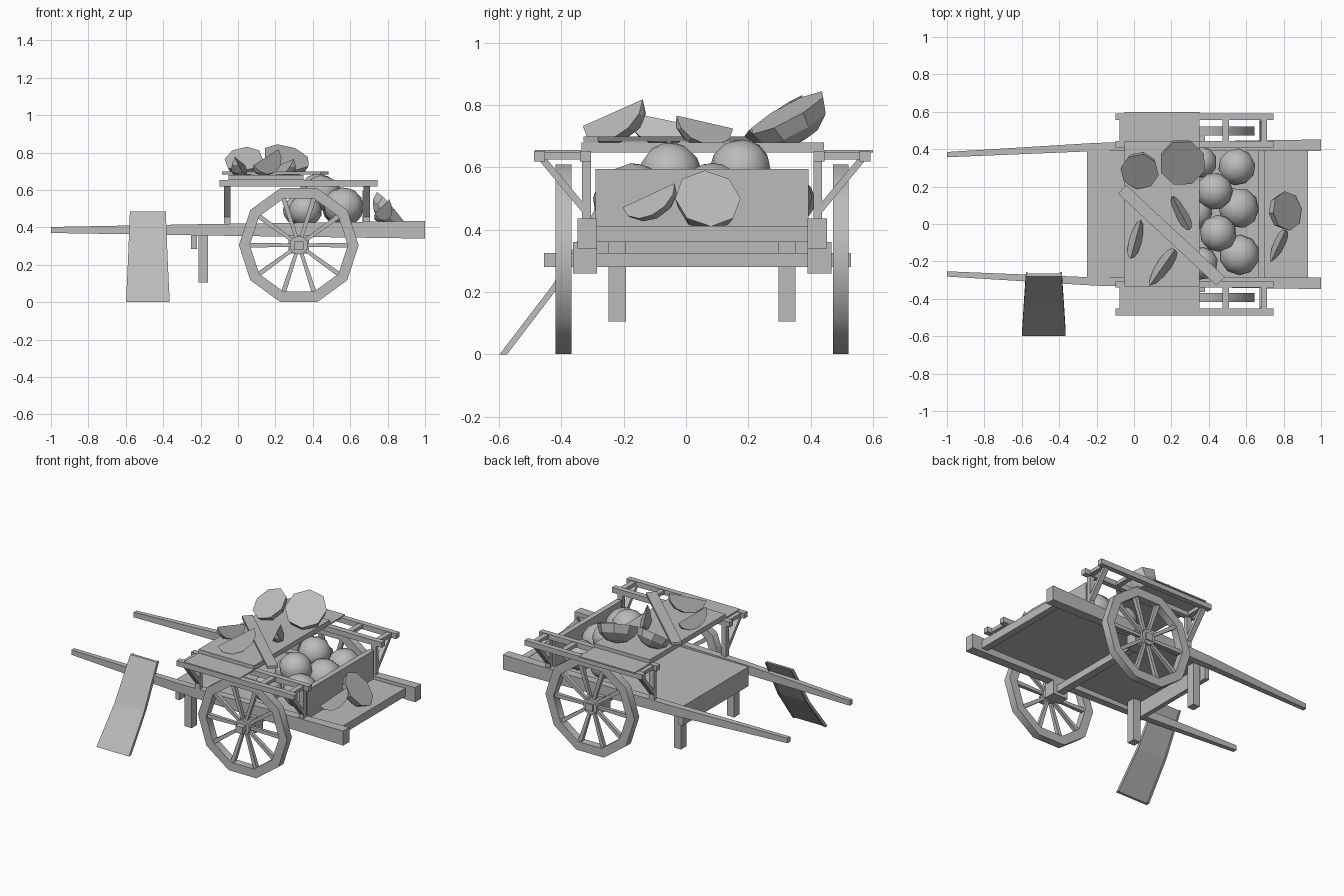
import bpy, bmesh, math
from mathutils import Vector, Matrix

cube = bpy.data.objects.get("Cube")
if cube:
    bpy.data.objects.remove(cube, do_unlink=True)

MID = 0.052  # centre line of the cart across y

grey = bpy.data.materials.new("plain_grey")
grey.use_nodes = True
TONE = (0.5, 0.5, 0.5, 1)
grey.diffuse_color = TONE
grey.node_tree.nodes["Principled BSDF"].inputs["Base Color"].default_value = TONE


def finish(name, bm, smooth=None):
    bmesh.ops.recalc_face_normals(bm, faces=bm.faces)
    mesh = bpy.data.meshes.new(name)
    bm.to_mesh(mesh)
    bm.free()
    mesh.materials.append(grey)
    obj = bpy.data.objects.new(name, mesh)
    bpy.context.collection.objects.link(obj)
    if smooth:
        bpy.ops.object.select_all(action='DESELECT')
        obj.select_set(True)
        bpy.context.view_layer.objects.active = obj
        bpy.ops.object.shade_smooth_by_angle(angle=math.radians(smooth))
    return obj


def add_box(bm, x, y, z):
    size = [b - a for a, b in (x, y, z)]
    mid = [(a + b) / 2 for a, b in (x, y, z)]
    bmesh.ops.create_cube(bm, size=1, matrix=Matrix.Translation(mid) @ Matrix.Diagonal((*size, 1)))


def box(name, x, y, z):
    bm = bmesh.new()
    add_box(bm, x, y, z)
    return finish(name, bm)


def loft(bm, rings):
    """Join rings of equal length into a closed solid."""
    loops = [[bm.verts.new(p) for p in ring] for ring in rings]
    for a, b in zip(loops, loops[1:]):
        for i in range(len(a)):
            j = (i + 1) % len(a)
            bm.faces.new((a[i], a[j], b[j], b[i]))
    bm.faces.new(loops[0])
    bm.faces.new(loops[-1])


def span(side, a, b):
    """Range in y measured outward from the centre line."""
    return tuple(sorted((MID + side * a, MID + side * b)))


# Bed, end boards and legs
box("bed", (-0.25, 0.93), (-0.285, 0.39), (0.385, 0.41))
box("rear_crossbeam", (0.885, 0.93), (-0.285, 0.39), (0.36, 0.412))
box("front_board", (-0.25, -0.22), (-0.285, 0.39), (0.285, 0.41))
box("back_wall", (0.665, 0.7), (-0.29, 0.393), (0.41, 0.595))
box("axle", (0.3, 0.35), (-0.455, 0.53), (0.28, 0.325))


def wheel(name, y):
    bm = bmesh.new()
    sides, half = 10, 0.025
    rings = []
    for i in range(sides):
        a = math.tau * i / sides
        rings.append([bm.verts.new((r * math.cos(a), d, r * math.sin(a)))
                      for r, d in ((0.32, -half), (0.32, half), (0.262, half), (0.262, -half))])
    for i in range(sides):
        a, b = rings[i], rings[(i + 1) % sides]
        for k in range(4):
            m = (k + 1) % 4
            bm.faces.new((a[k], a[m], b[m], b[k]))
    # spokes widen toward the rim
    for i in range(sides):
        turn = Matrix.Rotation(math.tau * i / sides, 3, 'Y')
        loft(bm, [[turn @ Vector((d, s * w, t * w)) for s, t in ((-1, -1), (1, -1), (1, 1), (-1, 1))]
                  for d, w in ((0.03, 0.009), (0.27, 0.013))])
    # hub
    bmesh.ops.create_cone(bm, cap_ends=True, segments=10, radius1=0.05, radius2=0.05, depth=0.05,
                          matrix=Matrix.Rotation(math.pi / 2, 4, 'X'))
    bmesh.ops.translate(bm, verts=bm.verts, vec=(0.325, y, 0.305))
    finish(name, bm, 40)


for side, label in ((-1, "right"), (1, "left")):
    wheel(label + "_wheel", MID + side * 0.445)
    box(label + "_axle_block", (0.27, 0.38), span(side, 0.338, 0.415), (0.26, 0.36))
    box(label + "_leg", (-0.21, -0.16), span(side, 0.245, 0.3), (0.105, 0.39))

    # Shaft: tapered beam running the whole length
    bm = bmesh.new()
    rings = []
    for x, a, b, lo, hi in ((1, 0.338, 0.4, 0.34, 0.435), (-0.2, 0.338, 0.382, 0.357, 0.417),
                            (-1, 0.305, 0.333, 0.37, 0.402)):
        rings.append([(x, MID + side * p, z) for p, z in ((a, lo), (b, lo), (b, hi), (a, hi))])
    loft(bm, rings)
    finish(label + "_shaft", bm)

    # Side rack: rails, crossbars, posts and braces
    bm = bmesh.new()
    for a, b in ((0.357, 0.392), (0.505, 0.54)):
        add_box(bm, (-0.1, 0.745), span(side, a, b), (0.618, 0.652))
    for x in (-0.06, 0.49, 0.695):
        add_box(bm, (x - 0.017, x + 0.017), span(side, 0.38, 0.52), (0.625, 0.648))
    finish(label + "_rack", bm)
    bm = bmesh.new()
    for x in (-0.058, 0.688):
        add_box(bm, (x - 0.017, x + 0.017), span(side, 0.357, 0.385), (0.42, 0.63))
        loft(bm, [[(e, MID + side * p, z) for p, z in
                   ((0.372, 0.44), (0.372, 0.475), (0.5, 0.628), (0.528, 0.628))]
                  for e in (x - 0.017, x + 0.017)])
    finish(label + "_rack_braces", bm)

# Table top across the racks, with a loose plank on it
box("table_sheet", (-0.05, 0.35), (-0.485, 0.6), (0.648, 0.656))
box("table_board", (-0.05, 0.35), (-0.335, 0.443), (0.656, 0.68))
bm = bmesh.new()
add_box(bm, (-0.36, 0.36), (-0.032, 0.032), (-0.008, 0.008))
bmesh.ops.transform(bm, verts=bm.verts, matrix=Matrix.Translation((0.2, -0.06, 0.69))
                    @ Matrix.Rotation(math.radians(-43), 4, 'Z'))
finish("loose_plank", bm)

# Leaning slide with raised edges
bm = bmesh.new()
path = ((-0.592, 0.0), (-0.42, 0.225), (-0.275, 0.485))
widths = (0.117, 0.106, 0.096)


def strip(u0, u1, thick):
    rings = []
    for (y, z), w in zip(path, widths):
        a, b = -0.482 + u0 * w, -0.482 + u1 * w
        rings.append([(a, y, z), (b, y, z), (b, y + thick, z), (a, y + thick, z)])
    loft(bm, rings)


strip(-0.9, 0.9, 0.016)
strip(-1, -0.9, 0.024)
strip(0.9, 1, 0.024)
bmesh.ops.translate(bm, verts=bm.verts, vec=(0, -0.006, 0))
finish("leaning_slide", bm)


# Round fruit in the bed, two of them stacked on the others
def ball(bm, r, flat=1.0):
    bmesh.ops.create_uvsphere(bm, u_segments=10, v_segments=7, radius=r)
    bmesh.ops.scale(bm, verts=bm.verts, vec=(1, 1, flat))


for i, (x, y, z, r) in enumerate(((0.36, 0.33, 0.49, 0.085), (0.55, 0.305, 0.5, 0.1),
                                  (0.43, 0.175, 0.595, 0.1), (0.56, 0.085, 0.51, 0.11),
                                  (0.45, -0.05, 0.585, 0.1), (0.565, -0.165, 0.51, 0.11),
                                  (0.36, -0.21, 0.49, 0.09), (0.33, 0.06, 0.49, 0.09))):
    bm = bmesh.new()
    ball(bm, r, 0.93)
    tilt = Matrix.Rotation(0.5 * i, 4, 'Z') @ Matrix.Rotation(0.35, 4, 'X')
    bmesh.ops.transform(bm, verts=bm.verts, matrix=Matrix.Translation((x, y, z)) @ tilt)
    finish(f"fruit_{i + 1}", bm, 60)


def cut(bm, normal):
    geom = bm.verts[:] + bm.edges[:] + bm.faces[:]
    bmesh.ops.bisect_plane(bm, geom=geom, plane_co=(0, 0, 0), plane_no=normal, clear_outer=True)
    rim = [e for e in bm.edges if e.is_boundary]
    bmesh.ops.holes_fill(bm, edges=rim, sides=0)


# Fruit halves: the flat cut face looks along the given direction
for i, (pos, look, r) in enumerate((((0.03, 0.28, 0.765), (-0.1, -0.55, 0.8), 0.115),
                                    ((0.26, 0.325, 0.775), (0.2, -0.45, 0.87), 0.14),
                                    ((0.82, 0.07, 0.5), (0.75, 0.1, 0.65), 0.118))):
    bm = bmesh.new()
    bmesh.ops.create_uvsphere(bm, u_segments=8, v_segments=6, radius=r)
    bmesh.ops.scale(bm, verts=bm.verts, vec=(0.9, 1, 0.75))
    cut(bm, (0, 0, 1))
    turn = Vector(look).to_track_quat('Z', 'Y').to_matrix().to_4x4()
    bmesh.ops.transform(bm, verts=bm.verts, matrix=Matrix.Translation(pos) @ turn)
    finish(f"fruit_half_{i + 1}", bm)

# Fruit slices: wedges standing on their rind, turned about z
for i, (pos, heading, r, lean) in enumerate((((0.01, -0.08, 0.755), 75, 0.11, 0.2),
                                             ((0.15, -0.235, 0.775), 55, 0.125, -0.35),
                                             ((0.25, 0.06, 0.745), 118, 0.105, 0.2),
                                             ((0.77, -0.12, 0.51), 65, 0.1, -0.4))):
    bm = bmesh.new()
    bmesh.ops.create_uvsphere(bm, u_segments=8, v_segments=6, radius=r,
                              matrix=Matrix.Rotation(math.pi / 2, 4, 'Y'))
    for s in (-1, 1):
        cut(bm, (0, s, 0.4))
    bmesh.ops.scale(bm, verts=bm.verts, vec=(1, 0.9, 0.8))
    turn = Matrix.Rotation(math.radians(heading), 4, 'Z') @ Matrix.Rotation(lean, 4, 'Y')
    bmesh.ops.transform(bm, verts=bm.verts, matrix=Matrix.Translation(pos) @ turn)
    finish(f"fruit_slice_{i + 1}", bm)
